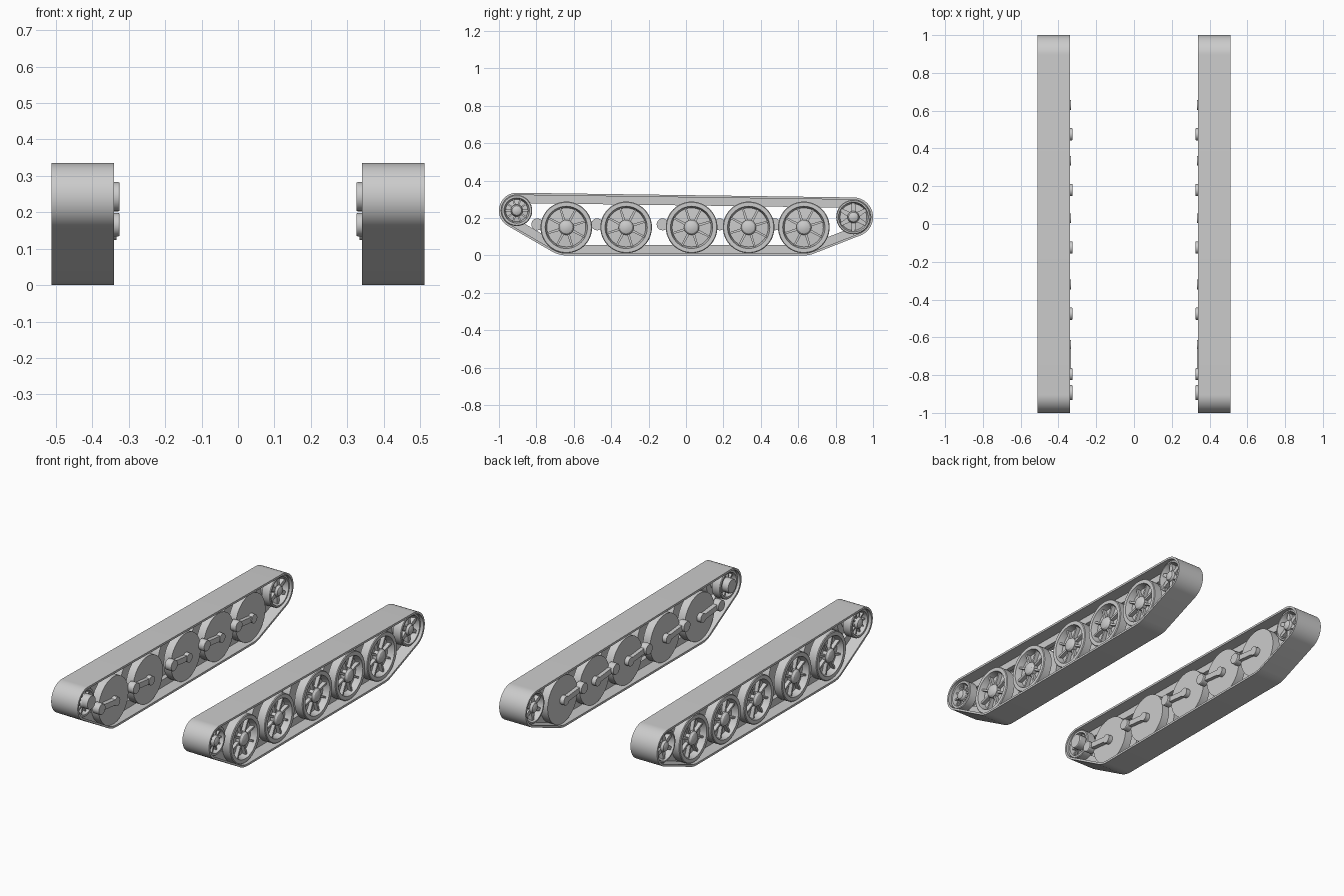
import bpy, bmesh, math
from mathutils import Vector
from mathutils.geometry import convex_hull_2d

if "Cube" in bpy.data.objects:
    bpy.data.objects.remove(bpy.data.objects["Cube"])

MID = 0.425                       # centre of one track across x
grey = bpy.data.materials.new("track grey")
grey.diffuse_color = (0.6, 0.6, 0.6, 1)
grey.use_nodes = True
grey.node_tree.nodes["Principled BSDF"].inputs["Base Color"].default_value = grey.diffuse_color


def finish(bm, name):
    bmesh.ops.recalc_face_normals(bm, faces=bm.faces)
    me = bpy.data.meshes.new(name)
    bm.to_mesh(me)
    bm.free()
    me.materials.append(grey)
    me.shade_smooth()
    me.set_sharp_from_angle(angle=math.radians(32))
    ob = bpy.data.objects.new(name, me)
    bpy.context.collection.objects.link(ob)
    return ob


def lathe(bm, profile, y, z, side, seg=40):
    """Spin (radius, x) points around an axle parallel to x."""
    rings = []
    for r, x in profile:
        n = 1 if r == 0 else seg
        rings.append([bm.verts.new((side * x, y + r * math.cos(2 * math.pi * i / seg),
                                    z + r * math.sin(2 * math.pi * i / seg))) for i in range(n)])
    for a, b in zip(rings, rings[1:]):
        for i in range(seg):
            j = (i + 1) % seg
            if len(a) == 1:
                bm.faces.new((a[0], b[i], b[j]))
            elif len(b) == 1:
                bm.faces.new((a[i], b[0], a[j]))
            else:
                bm.faces.new((a[i], b[i], b[j], a[j]))


def prism(bm, pts, x0, x1, side):
    """Extrude a (y, z) polygon between two x positions."""
    a = [bm.verts.new((side * x0, *p)) for p in pts]
    b = [bm.verts.new((side * x1, *p)) for p in pts]
    bm.faces.new(a)
    bm.faces.new(b)
    for i in range(len(a)):
        j = (i + 1) % len(a)
        bm.faces.new((a[i], a[j], b[j], b[i]))


def bar(bm, p, q, w0, w1, x0, x1, side):
    """Tapered bar from p to q in the y-z plane."""
    p, q = Vector(p), Vector(q)
    d = (q - p).normalized()
    n = Vector((-d.y, d.x))
    prism(bm, [p + n * w0, q + n * w1, q - n * w1, p - n * w0], x0, x1, side)


def spokes(bm, y, z, count, r0, r1, w0, w1, x0, x1, side, turn=0):
    for i in range(count):
        a = 2 * math.pi * i / count + turn
        d = Vector((math.cos(a), math.sin(a)))
        c = Vector((y, z))
        bar(bm, c + d * r0, c + d * r1, w0, w1, x0, x1, side)


# idler, first road wheel, last road wheel, sprocket: y, z, belt radius
BELT = [(-0.905, 0.24, 0.095), (-0.64, 0.15, 0.15), (0.63, 0.15, 0.15), (0.895, 0.205, 0.105)]


def loop(inset):
    pts = [Vector((y + (r - inset) * math.cos(math.pi * i / 32),
                   z + (r - inset) * math.sin(math.pi * i / 32)))
           for y, z, r in BELT for i in range(64)]
    return [pts[i] for i in convex_hull_2d(pts)]


def belt(name, outer, inner, x0, x1, side):
    """Closed belt: the same hull at two insets, joined across x."""
    bm = bmesh.new()
    o, n = loop(outer), loop(inner)
    assert len(o) == len(n)
    rows = [[bm.verts.new((side * x, *p)) for p in ps]
            for x, ps in ((x0, o), (x1, o), (x1, n), (x0, n))]
    for k in range(4):
        a, b = rows[k], rows[(k + 1) % 4]
        for i in range(len(a)):
            j = (i + 1) % len(a)
            bm.faces.new((a[i], a[j], b[j], b[i]))
    finish(bm, name)


def double_wheel(r, rim, hub, back):
    """Profile of a paired wheel with a dished outer face and a guide slot."""
    return [(0, back), (r, back), (r, MID - 0.018), (r * 0.55, MID - 0.018),
            (r * 0.55, MID + 0.018), (r, MID + 0.018), (r, 0.492), (r - 0.004, 0.496),
            (rim, 0.496), (rim - 0.004, 0.482), (rim - 0.009, 0.458), (hub, 0.462),
            (hub, 0.486), (hub * 0.8, 0.497), (hub * 0.4, 0.503), (0, 0.504)]


def open_wheel(r, rim, hub):
    """Profile of an end wheel dished on both faces."""
    outer = double_wheel(r, rim, hub, 0.36)[5:]
    inner = [(a, 2 * MID - x) for a, x in reversed(outer)]
    slot = [(r * 0.55, MID - 0.018), (r * 0.55, MID + 0.018)]
    return inner + slot + outer


ROAD = [-0.64, -0.32, 0.03, 0.335, 0.63]
for side, tag in ((1, "right"), (-1, "left")):
    # track belt and central guide ridge
    belt("track_belt_" + tag, 0, 0.012, 0.34, 0.512, side)
    belt("guide_ridge_" + tag, 0.011, 0.055, MID - 0.014, MID + 0.014, side)

    for k, y in enumerate(ROAD, 1):
        # road wheel with ribs
        bm = bmesh.new()
        lathe(bm, double_wheel(0.138, 0.113, 0.04, 0.36), y, 0.15, side, 48)
        spokes(bm, y, 0.15, 8, 0.03, 0.108, 0.007, 0.005, 0.455, 0.482, side, 0.3)
        finish(bm, f"road_wheel_{tag}_{k}")

        # swing arm with axle boss and pivot
        bm = bmesh.new()
        py = y - 0.155
        bar(bm, (y, 0.15), (py, 0.166), 0.016, 0.016, 0.334 if k == 1 else 0.338, 0.365, side)
        lathe(bm, [(0, 0.334), (0.026, 0.334), (0.026, 0.37), (0, 0.37)], y, 0.15, side, 24)
        lathe(bm, [(0, 0.325), (0.03, 0.325), (0.032, 0.328), (0.032, 0.365), (0, 0.365)],
              py, 0.166, side, 24)
        finish(bm, f"swing_arm_{tag}_{k}")

    # front idler with its axle stub
    y, z, _ = BELT[0]
    bm = bmesh.new()
    lathe(bm, open_wheel(0.083, 0.068, 0.032), y, z, side)
    for x0, x1 in ((0.368, 0.395), (0.455, 0.482)):
        spokes(bm, y, z, 10, 0.025, 0.064, 0.005, 0.004, x0, x1, side)
    lathe(bm, [(0, 0.325), (0.038, 0.325), (0.04, 0.328), (0.04, 0.39), (0, 0.39)],
          y + 0.012, z + 0.003, side, 28)
    finish(bm, "front_idler_" + tag)

    # rear sprocket
    y, z, _ = BELT[3]
    bm = bmesh.new()
    lathe(bm, open_wheel(0.092, 0.08, 0.032), y, z, side)
    for x0, x1 in ((0.366, 0.395), (0.455, 0.484)):
        spokes(bm, y, z, 6, 0.02, 0.076, 0.015, 0.009, x0, x1, side, math.pi / 6)
    finish(bm, "rear_sprocket_" + tag)
